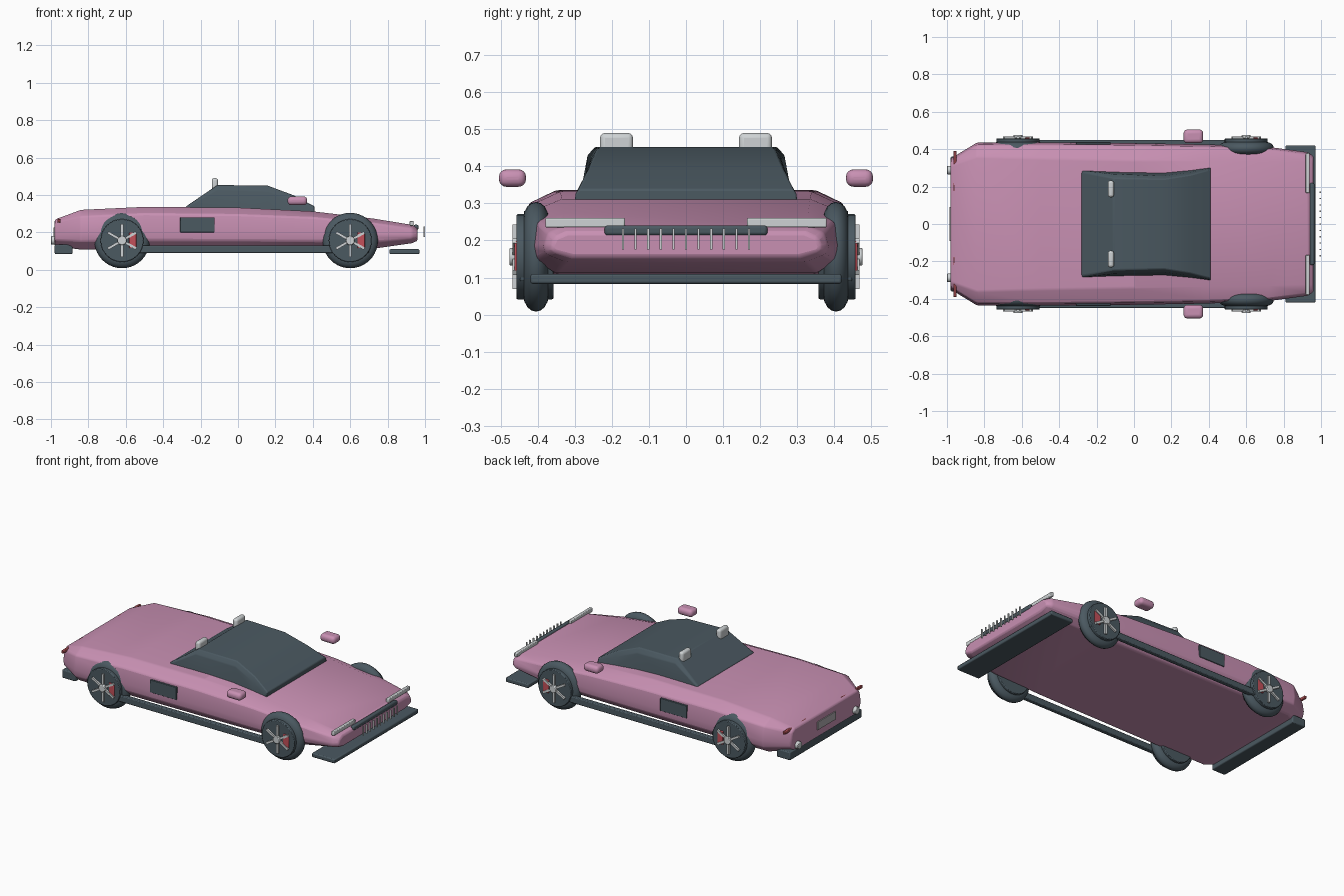
import bpy, bmesh, math
from mathutils import Matrix, Vector

cube = bpy.data.objects.get("Cube")
if cube:
    bpy.data.objects.remove(cube, do_unlink=True)


def material(name, rgb):
    m = bpy.data.materials.new(name)
    m.use_nodes = True
    m.diffuse_color = (*rgb, 1)
    m.node_tree.nodes["Principled BSDF"].inputs["Base Color"].default_value = (*rgb, 1)
    return m


PINK = material("pink paint", (0.58, 0.28, 0.45))
SLATE = material("dark slate", (0.07, 0.10, 0.12))
SILVER = material("silver", (0.62, 0.65, 0.66))
RED = material("caliper red", (0.55, 0.08, 0.10))
TAIL = material("tail light red", (0.42, 0.08, 0.09))
PLATE = material("plate grey", (0.42, 0.40, 0.42))


def finish(name, bm, mat, bevel=0.0, segments=2, angle=30):
    """Turn a bmesh into a smooth-shaded object, with optional rounded edges."""
    bmesh.ops.recalc_face_normals(bm, faces=bm.faces)
    mesh = bpy.data.meshes.new(name)
    bm.to_mesh(mesh)
    bm.free()
    mesh.materials.append(mat)
    ob = bpy.data.objects.new(name, mesh)
    bpy.context.collection.objects.link(ob)
    if bevel:
        mod = ob.modifiers.new("rounding", 'BEVEL')
        mod.width, mod.segments = bevel, segments
        mod.limit_method = 'ANGLE'
        mod.angle_limit = math.radians(25)
    bpy.ops.object.select_all(action='DESELECT')
    ob.select_set(True)
    bpy.context.view_layer.objects.active = ob
    bpy.ops.object.shade_smooth_by_angle(angle=math.radians(angle))
    return ob


def box(name, x, y, z, mat, bevel=0.0, segments=2):
    """Box given by its (low, high) range on each axis."""
    bm = bmesh.new()
    ranges = (x, y, z)
    mid = Vector([(a + b) / 2 for a, b in ranges])
    size = [abs(b - a) for a, b in ranges]
    bmesh.ops.create_cube(bm, size=1, matrix=Matrix.Translation(mid) @ Matrix.Diagonal((*size, 1)))
    return finish(name, bm, mat, bevel, segments)


def cylinder(name, centre, radius, depth, axis, mat, bevel=0.0):
    bm = bmesh.new()
    turn = Vector((0, 0, 1)).rotation_difference(Vector(axis)).to_matrix().to_4x4()
    bmesh.ops.create_cone(bm, cap_ends=True, segments=32, radius1=radius, radius2=radius,
                          depth=depth, matrix=Matrix.Translation(centre) @ turn)
    return finish(name, bm, mat, bevel)


def loft(name, stations, mat, bevel, segments):
    """Skin mirrored half sections: each station is x plus (half width, height) pairs."""
    bm = bmesh.new()
    rings = []
    for x, half in stations:
        loop = [(y, z) for y, z in half] + [(-y, z) for y, z in reversed(half)]
        rings.append([bm.verts.new((x, y, z)) for y, z in loop])
    for a, b in zip(rings, rings[1:]):
        for i in range(len(a)):
            j = (i + 1) % len(a)
            bm.faces.new((a[i], a[j], b[j], b[i]))
    bm.faces.new(rings[0])
    bm.faces.new(rings[-1])
    return finish(name, bm, mat, bevel, segments, 35)


# Wedge body: bottom edge, lower side, shoulder and deck edge at each station
def body_section(x, w, low, shoulder, top, deck):
    rise = (shoulder - low) * 0.26
    return x, [(w - 0.06, low), (w - 0.008, low + rise), (w, low + 2 * rise),
               (w - 0.012, shoulder), (deck, top)]


loft("body", [body_section(*s) for s in (
    (-0.98, 0.35, 0.125, 0.25, 0.268, 0.31),
    (-0.84, 0.435, 0.108, 0.285, 0.32, 0.36),
    (-0.5, 0.437, 0.108, 0.30, 0.336, 0.35),
    (0.0, 0.432, 0.108, 0.295, 0.332, 0.34),
    (0.4, 0.425, 0.108, 0.28, 0.312, 0.335),
    (0.72, 0.413, 0.112, 0.25, 0.274, 0.33),
    (0.93, 0.385, 0.142, 0.222, 0.240, 0.33),
    (0.96, 0.365, 0.155, 0.208, 0.222, 0.32))], PINK, 0.012, 2)

# Glass canopy: base edge, roof shoulder and roof edge at each station
loft("canopy", [(x, [(base, low), (side, edge), (roof, top)])
                for x, base, low, side, edge, roof, top in (
    (-0.28, 0.287, 0.318, 0.284, 0.332, 0.275, 0.337),
    (-0.11, 0.280, 0.315, 0.266, 0.430, 0.245, 0.453),
    (0.16, 0.275, 0.310, 0.257, 0.420, 0.240, 0.449),
    (0.30, 0.288, 0.305, 0.276, 0.365, 0.262, 0.397),
    (0.41, 0.301, 0.305, 0.299, 0.325, 0.290, 0.338))], SLATE, 0.006, 2)

# Splitter, diffuser and number plate
box("front_splitter", (0.81, 0.97), (-0.42, 0.42), (0.083, 0.11), SLATE, 0.006)
box("rear_diffuser", (-0.98, -0.885), (-0.36, 0.36), (0.083, 0.135), SLATE, 0.006)
box("rear_plate", (-0.986, -0.978), (-0.09, 0.09), (0.175, 0.225), PLATE)

# Nose grille and its free-standing bars
box("grille", (0.94, 0.965), (-0.22, 0.22), (0.213, 0.241), SLATE, 0.008)
for i in range(11):
    y = (i - 5) * 0.034
    box("grille_bar", (0.991, 1.0), (y - 0.003, y + 0.003), (0.175, 0.232), SILVER)


def wheel(x, s, label):
    z = 0.156
    # Rounded tyre: a circle section spun about the axle
    bm = bmesh.new()
    profile = bmesh.ops.create_circle(bm, segments=16, radius=1)["verts"]
    for v in profile:
        v.co = Vector((x, s * 0.405 + v.co.x * 0.034, z + 0.104 + v.co.y * 0.044))
    bmesh.ops.spin(bm, geom=bm.verts[:] + bm.edges[:], cent=(x, 0, z), axis=(0, 1, 0),
                   angle=math.tau, steps=40, use_merge=True)
    bmesh.ops.remove_doubles(bm, verts=bm.verts, dist=0.0001)
    finish(label + "_tyre", bm, SLATE)
    cylinder(label + "_rim", (x, s * 0.408, z), 0.115, 0.1, (0, 1, 0), SLATE, 0.004)
    cylinder(label + "_hub", (x, s * 0.467, z), 0.024, 0.02, (0, 1, 0), SILVER, 0.004)
    # Six spokes as three crossed bars
    bm = bmesh.new()
    for k in range(3):
        m = (Matrix.Translation((x, s * 0.463, z)) @ Matrix.Rotation(k * math.pi / 3, 4, 'Y')
             @ Matrix.Diagonal((0.014, 0.012, 0.175, 1)))
        bmesh.ops.create_cube(bm, size=1, matrix=m)
    finish(label + "_spokes", bm, SILVER)
    box(label + "_caliper", (x + 0.038, x + 0.078), (s * 0.45, s * 0.463),
        (0.115, 0.2), RED, 0.004)


# Paired parts on the left (+y) and right (-y) flanks of the car
for s in (1, -1):
    wheel(0.6, s, "front_wheel")
    wheel(-0.62, s, "rear_wheel")
    box("side_sill", (-0.7, 0.7), (s * 0.42, s * 0.449), (0.09, 0.13), SLATE, 0.005)
    box("side_vent", (-0.31, -0.125), (s * 0.425, s * 0.438), (0.2, 0.28), SLATE, 0.003)
    box("mirror", (0.265, 0.37), (s * 0.432, s * 0.505), (0.345, 0.392), PINK, 0.02, 4)
    box("headrest", (-0.14, -0.107), (s * 0.143, s * 0.232), (0.41, 0.49), SILVER, 0.013, 3)
    box("headlight", (0.918, 0.938), (s * 0.165, s * 0.38), (0.235, 0.261), SILVER, 0.004)
    cylinder("exhaust", (-0.985, s * 0.288, 0.157), 0.023, 0.03, (1, 0, 0), SILVER, 0.004)

    # Tail light: a bar tapering towards the outside
    bm = bmesh.new()
    for v in bmesh.ops.create_cube(bm, size=1)["verts"]:
        outer = v.co.y > 0
        v.co = Vector((-0.957 + v.co.x * 0.016, s * (0.39 if outer else 0.175),
                       0.262 + v.co.z * (0.016 if outer else 0.028)))
    finish("tail_light", bm, TAIL, 0.003)
